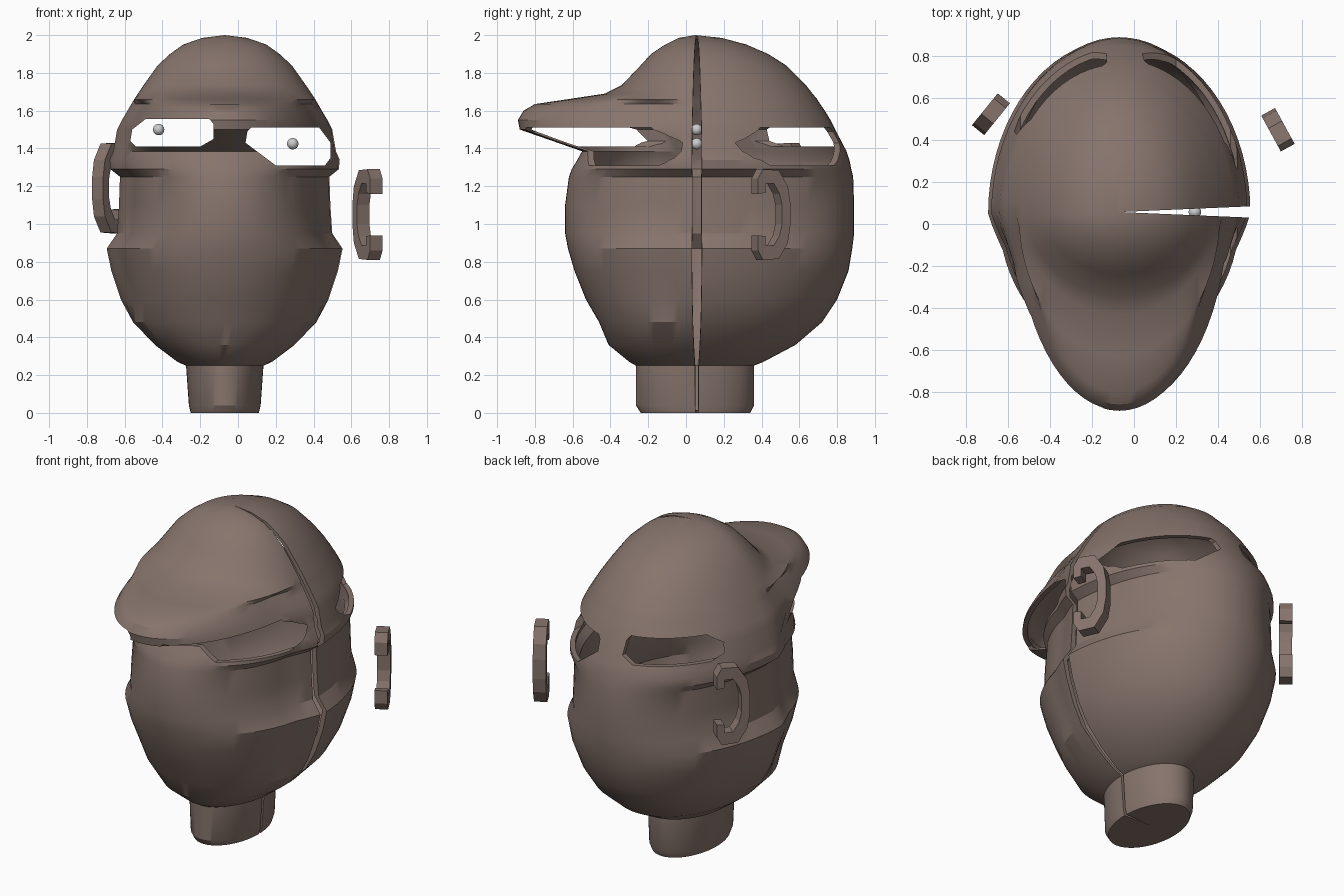
import bpy, bmesh, math
from mathutils import Vector

if "Cube" in bpy.data.objects:
    bpy.data.objects.remove(bpy.data.objects["Cube"])

CX, CY, SEG = -0.07, 0.05, 72


def material(name, rgb):
    m = bpy.data.materials.new(name)
    m.diffuse_color = (*rgb, 1)
    m.use_nodes = True
    m.node_tree.nodes["Principled BSDF"].inputs["Base Color"].default_value = m.diffuse_color
    return m


SKIN = material("brown", (0.24, 0.175, 0.15))
GREY = material("grey", (0.6, 0.6, 0.6))


def add_object(name, bm, mat=None):
    me = bpy.data.meshes.new(name)
    bm.to_mesh(me)
    bm.free()
    ob = bpy.data.objects.new(name, me)
    bpy.context.collection.objects.link(ob)
    if mat:
        me.materials.append(mat)
    return ob


def prism(name, points, offset, mat=None):
    """Extrude a flat outline by a vector."""
    bm = bmesh.new()
    off = Vector(offset)
    a = [bm.verts.new(p) for p in points]
    b = [bm.verts.new(Vector(p) + off) for p in points]
    bm.faces.new(a)
    bm.faces.new(b[::-1])
    n = len(a)
    for i in range(n):
        bm.faces.new((a[i], b[i], b[(i + 1) % n], a[(i + 1) % n]))
    bmesh.ops.recalc_face_normals(bm, faces=bm.faces)
    return add_object(name, bm, mat)


# Head levels: height, half width, reach to the front, reach to the back
LEVELS = [
    (0.0, .18, .29, .29), (.04, .19, .315, .31), (.25, .205, .315, .31),
    (.27, .25, .35, .36), (.36, .37, .46, .53), (.48, .485, .51, .67),
    (.60, .55, .58, .75), (.75, .60, .64, .81), (.87, .625, .675, .83),
    (.95, .57, .69, .84), (1.1, .56, .69, .84), (1.25, .555, .67, .835),
    (1.29, .605, .655, .825), (1.34, .61, .625, .815), (1.385, .59, .60, .80),
    (1.50, .57, .93, .74), (1.55, .545, .94, .715), (1.6, .515, .91, .685),
    (1.635, .495, .85, .66), (1.66, .48, .68, .645), (1.69, .46, .48, .62),
    (1.735, .43, .39, .585), (1.84, .355, .29, .48), (1.90, .29, .235, .385),
    (1.95, .22, .16, .27), (1.985, .12, .09, .14)]


def loft(bm, inset, z_low, z_top):
    rings = []
    for k, (z, w, f, b) in enumerate(LEVELS):
        squeeze = .05 if .55 < z < 1.64 else 0  # front half is narrower
        w, f, b = (max(r - inset, .03) for r in (w, f, b))
        if k == 0:
            z = z_low
        z = min(z, z_top - .01)
        ring = []
        for i in range(SEG):
            t = 2 * math.pi * i / SEG
            s = math.sin(t)
            x = (w - squeeze * min(1, max(0, -4 * s))) * math.cos(t)
            ring.append(bm.verts.new((CX + x, CY + s * (b if s > 0 else f), z)))
        rings.append(ring)
    top = bm.verts.new((CX, CY, z_top))
    faces = [bm.faces.new(rings[0][::-1])]
    for r0, r1 in zip(rings, rings[1:]):
        for i in range(SEG):
            j = (i + 1) % SEG
            faces.append(bm.faces.new((r0[i], r0[j], r1[j], r1[i])))
    for i in range(SEG):
        faces.append(bm.faces.new((rings[-1][i], rings[-1][(i + 1) % SEG], top)))
    return faces


# Hollow head with peaked cap and neck
bm = bmesh.new()
loft(bm, 0, 0, 2)
inner = loft(bm, .03, .015, 1.98)
bmesh.ops.reverse_faces(bm, faces=inner)
head = add_object("head_shell", bm, SKIN)

# Cutters: two slots running front to back, one wedge seam on the right
left_slot = [(-.57, 1.44), (-.54, 1.41), (-.2, 1.41), (-.13, 1.45), (-.13, 1.53),
             (-.15, 1.555), (-.49, 1.555), (-.56, 1.50)]
right_slot = [(.04, 1.43), (.20, 1.31), (.46, 1.31), (.49, 1.35), (.49, 1.43),
              (.43, 1.51), (.07, 1.51), (.05, 1.49)]
cutters = [prism("slot_cutter", [(x, -1.2, z) for x, z in pts], (0, 2.4, 0))
           for pts in (left_slot, right_slot)]
cutters.append(prism("seam_cutter", [(-.07, .057, -.1), (.8, .02, -.1), (.8, .095, -.1)], (0, 0, 2.2)))
bpy.context.view_layer.objects.active = head
head.select_set(True)
for c in cutters:
    mod = head.modifiers.new("cut", 'BOOLEAN')
    mod.operation, mod.solver, mod.object = 'DIFFERENCE', 'EXACT', c
    bpy.ops.object.modifier_apply(modifier=mod.name)
    bpy.data.objects.remove(c)
bpy.ops.object.shade_smooth_by_angle(angle=math.radians(28))

# C-shaped ears floating beside the head
half = [(.095, .19), (.065, .24), (-.03, .235), (-.085, .15), (-.1, .06)]
hole = [(-.05, .05), (-.035, .11), (.0, .165), (.05, .165), (.05, .115), (.095, .11)]
outline = half + [(s, -h) for s, h in half[::-1]]
outline += [(s, -h) for s, h in hole[::-1]] + hole
for name, pos, d in (("ear_right", (.687, .447, 1.05), (.48, -.877, 0)),
                     ("ear_left", (-.68, .525, 1.19), (.63, .777, 0))):
    p, d = Vector(pos), Vector(d)
    n = d.cross(Vector((0, 0, 1))) * .075
    prism(name, [p - n / 2 + d * s + Vector((0, 0, h)) for s, h in outline], n, SKIN)

# Small eyeballs
for name, pos in (("eye_left", (-.42, .057, 1.50)), ("eye_right", (.29, .057, 1.425))):
    bpy.ops.mesh.primitive_uv_sphere_add(segments=20, ring_count=12, radius=.03, location=pos)
    eye = bpy.context.object
    eye.name = name
    eye.data.materials.append(GREY)
    bpy.ops.object.shade_smooth()
